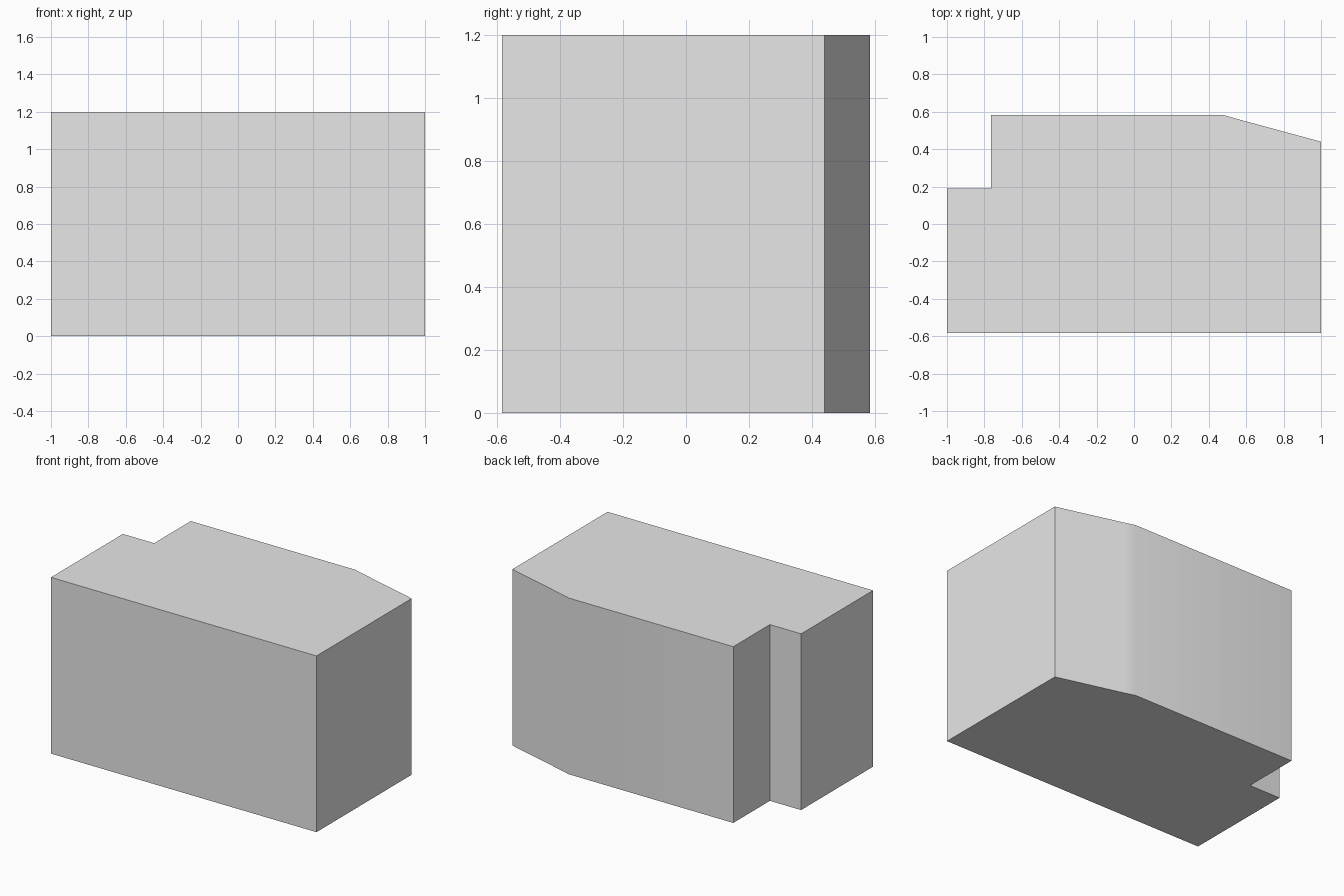
import bpy, bmesh, math

cube = bpy.data.objects.get("Cube")
if cube:
    bpy.data.objects.remove(cube, do_unlink=True)

HEIGHT = 1.2

# Single light grey material
grey = bpy.data.materials.new("light_grey")
grey.use_nodes = True
colour = (0.8, 0.8, 0.8, 1.0)
grey.diffuse_color = colour
grey.node_tree.nodes["Principled BSDF"].inputs["Base Color"].default_value = colour

# Floor plan: notch at back right, chamfer with an eased corner at back left
plan = [(-1.0, -0.584), (1.0, -0.584), (1.0, 0.44), (0.55, 0.562), (0.475, 0.584),
        (-0.765, 0.584), (-0.765, 0.19), (-1.0, 0.19)]

# Extrude the plan into a solid block
bm = bmesh.new()
base = bm.faces.new([bm.verts.new((x, y, 0)) for x, y in plan])
top = bmesh.ops.extrude_face_region(bm, geom=[base], use_keep_orig=True)
top_verts = [v for v in top["geom"] if isinstance(v, bmesh.types.BMVert)]
bmesh.ops.translate(bm, verts=top_verts, vec=(0, 0, HEIGHT))
bmesh.ops.recalc_face_normals(bm, faces=bm.faces)

mesh = bpy.data.meshes.new("building_block")
bm.to_mesh(mesh)
bm.free()
mesh.materials.append(grey)
block = bpy.data.objects.new("building_block", mesh)
bpy.context.collection.objects.link(block)

# Smooth the shallow back corner, keep the others sharp
bpy.ops.object.select_all(action="DESELECT")
block.select_set(True)
bpy.context.view_layer.objects.active = block
bpy.ops.object.shade_smooth_by_angle(angle=math.radians(30))
